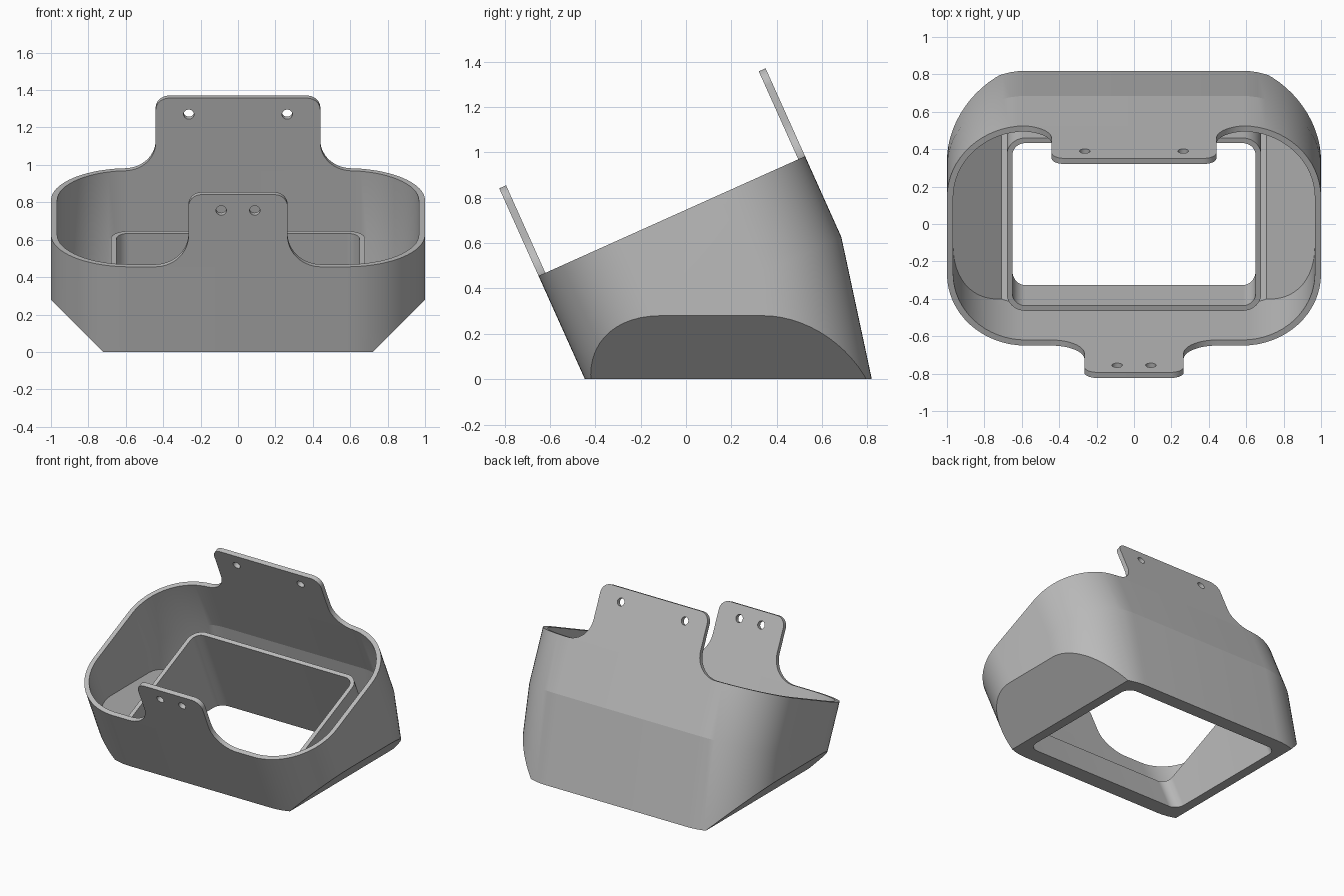
import bpy, bmesh, math
from mathutils import Vector

cube = bpy.data.objects.get("Cube")
if cube:
    bpy.data.objects.remove(cube, do_unlink=True)

TILT = math.atan(0.449)
C, S = math.cos(TILT), math.sin(TILT)
WALL = 0.033
DEPTH = 1.288      # rim length along the slope
KINK = -0.39       # where the back wall changes direction
LEAN = 0.214       # inward lean of the back wall below the kink

grey = bpy.data.materials.new("plain_grey")
grey.use_nodes = True
grey.diffuse_color = (0.5, 0.5, 0.5, 1)
grey.node_tree.nodes["Principled BSDF"].inputs["Base Color"].default_value = (0.5, 0.5, 0.5, 1)


def place(x, v, w):
    """Tilted frame: v runs up the slope, w is normal to the rim."""
    return Vector((x, -0.65 + v * C - w * S, 0.455 + v * S + w * C))


def arc(cx, cy, r, a0, a1, n=16):
    return [(cx + r * math.cos(math.radians(a0 + (a1 - a0) * i / n)),
             cy + r * math.sin(math.radians(a0 + (a1 - a0) * i / n))) for i in range(n + 1)]


def rounded_rect(hx, v0, v1, r):
    pts = []
    for cx, cy, a in ((hx - r, v1 - r, 0), (r - hx, v1 - r, 90),
                      (r - hx, v0 + r, 180), (hx - r, v0 + r, 270)):
        pts += arc(cx, cy, r, a, a + 90)
    return pts


def loft(name, rings):
    """Closed solid through rings of equal point count."""
    bm = bmesh.new()
    loops = [[bm.verts.new(p) for p in ring] for ring in rings]
    n = len(loops[0])
    for a, b in zip(loops, loops[1:]):
        for i in range(n):
            bm.faces.new((a[i], a[(i + 1) % n], b[(i + 1) % n], b[i]))
    bm.faces.new(loops[0])
    bm.faces.new(loops[-1])
    bmesh.ops.recalc_face_normals(bm, faces=bm.faces)
    mesh = bpy.data.meshes.new(name)
    bm.to_mesh(mesh)
    bm.free()
    mesh.materials.append(grey)
    obj = bpy.data.objects.new(name, mesh)
    bpy.context.collection.objects.link(obj)
    return obj


def combine(target, other, operation):
    mod = target.modifiers.new("combine", "BOOLEAN")
    mod.operation, mod.solver, mod.object = operation, "EXACT", other
    bpy.context.view_layer.objects.active = target
    bpy.ops.object.modifier_apply(modifier=mod.name)
    bpy.data.objects.remove(other, do_unlink=True)


def tilted_box(name, hx, v0, v1, r, top, bottom):
    prof = rounded_rect(hx, v0, v1, r)
    return loft(name, [[place(x, v, w) for x, v in prof] for w in (top, bottom)])


def body(name, inset, top):
    """Rounded body whose back wall leans in below the kink."""
    rings = []
    for w in (top, KINK, -1.3):
        back = DEPTH - inset - LEAN * max(0, KINK - w)
        prof = rounded_rect(1 - inset, inset, back, 0.42 - inset)
        rings.append([place(x, v, w) for x, v in prof])
    return loft(name, rings)


def floor_limit(floor, half):
    """Region above the floor and inside the 45 degree lower chamfers."""
    prof = [(half, floor), (half + 1, floor + 1), (half + 1, 3),
            (-half - 1, 3), (-half - 1, floor + 1), (-half, floor)]
    return loft("limit", [[(x, y, z) for x, z in prof] for y in (-3, 3)])


# Outer shell
shell = body("shell", 0, 0)
combine(shell, floor_limit(0, 0.72), "INTERSECT")

# Hollow interior above a thin floor
cavity = body("cavity", WALL, 0.1)
combine(cavity, floor_limit(0.035, 0.709), "INTERSECT")
combine(shell, cavity, "DIFFERENCE")

# Inner collar around the opening
collar = tilted_box("collar", 0.68, 0.078, 1.091, 0.1, -0.28, -1.3)
combine(collar, floor_limit(0.012, 0.73), "INTERSECT")
combine(shell, collar, "UNION")
combine(shell, tilted_box("opening", 0.65, 0.108, 1.061, 0.07, -0.2, -1.4), "DIFFERENCE")


def tab(name, v0, half, height, fillet, hole_x):
    """Mounting tab with flared base, rounded top and two holes."""
    r = 0.07
    right = arc(half + fillet, fillet, fillet, 270, 180)
    right += arc(half - r, height - r, r, 0, 90)
    prof = right + [(-x, w) for x, w in reversed(right)]
    obj = loft(name, [[place(x, v, w) for x, w in prof] for v in (v0, v0 + WALL)])
    for side in (-1, 1):
        ring = arc(side * hole_x, 0.33, 0.028, 0, 360, 32)[:-1]
        combine(obj, loft("hole", [[place(x, v, w) for x, w in ring]
                                   for v in (v0 - 0.1, v0 + 0.1)]), "DIFFERENCE")
    return obj


front_tab = tab("front_tab", 0, 0.265, 0.423, 0.18, 0.09)
back_tab = tab("back_tab", DEPTH - WALL, 0.44, 0.425, 0.165, 0.263)

# Smooth curves, crisp edges
for obj in (shell, front_tab, back_tab):
    bpy.ops.object.select_all(action="DESELECT")
    obj.select_set(True)
    bpy.context.view_layer.objects.active = obj
    bpy.ops.object.shade_smooth_by_angle(angle=math.radians(11.5))
